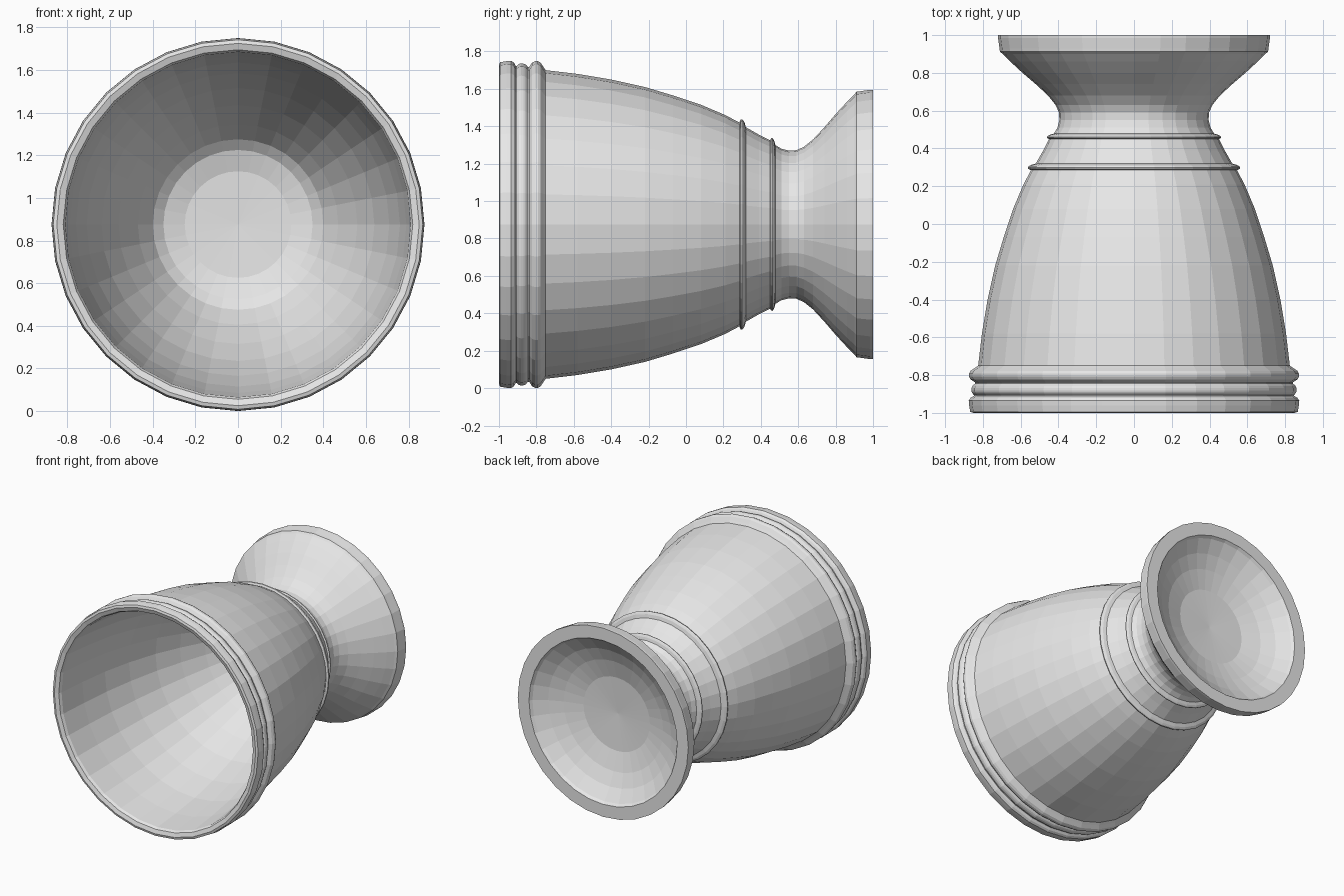
import bpy, bmesh, math

SIDES = 32
AXIS_Z = 0.875

grey = bpy.data.materials.new("light grey")
grey.diffuse_color = (0.8, 0.8, 0.8, 1)


def lathe(name, profile):
    """Revolve (radius, y) points about the lying axis; radius 0 makes a pole."""
    bm = bmesh.new()
    rings = []
    for r, y in profile:
        if r == 0:
            rings.append([bm.verts.new((0, y, AXIS_Z))] * SIDES)
            continue
        ring = []
        for i in range(SIDES):
            a = 2 * math.pi * i / SIDES
            ring.append(bm.verts.new((r * math.sin(a), y, AXIS_Z + r * math.cos(a))))
        rings.append(ring)
    for a, b in zip(rings, rings[1:]):
        for i in range(SIDES):
            j = (i + 1) % SIDES
            quad = list(dict.fromkeys((a[i], a[j], b[j], b[i])))
            bm.faces.new(quad)
    mesh = bpy.data.meshes.new(name)
    bm.to_mesh(mesh)
    bm.free()
    mesh.materials.append(grey)
    obj = bpy.data.objects.new(name, mesh)
    bpy.context.collection.objects.link(obj)
    return obj


def bead(y0, y1, r0, r1, height, steps=5):
    """Rounded ridge between two profile points."""
    pts = []
    for k in range(steps + 1):
        t = k / steps
        pts.append((r0 + (r1 - r0) * t + height * math.sin(math.pi * t) ** 0.6,
                    y0 + (y1 - y0) * t))
    return pts


# Hollow inside of the cup, from its floor to the mouth
lathe("cup_inside", [(0, 0.46), (0.25, 0.45), (0.35, 0.42), (0.40, 0.38),
                     (0.47, 0.27), (0.56, 0.10), (0.64, -0.08), (0.71, -0.30),
                     (0.76, -0.52), (0.79, -0.75), (0.81, -0.97)])

# Lip and the three ridges around the mouth
lathe("rim_moulding", [(0.81, -0.97), (0.82, -0.99), (0.85, -1.0), (0.867, -0.995),
                       (0.873, -0.96), (0.875, -0.935), (0.865, -0.92), (0.848, -0.91)]
      + bead(-0.905, -0.845, 0.848, 0.842, 0.016)
      + bead(-0.838, -0.762, 0.842, 0.842, 0.032)
      + [(0.825, -0.75)])

# Curved outer wall
lathe("cup_wall", [(0.825, -0.75), (0.805, -0.58), (0.775, -0.40), (0.735, -0.22),
                   (0.69, -0.07), (0.64, 0.08), (0.585, 0.21), (0.545, 0.285)])

# Two beads and the tapered collar between them
lathe("collar", bead(0.285, 0.32, 0.545, 0.52, 0.028)
      + [(0.48, 0.39), (0.452, 0.447)]
      + bead(0.45, 0.478, 0.45, 0.425, 0.022))

# Narrow neck flaring into the foot
lathe("neck_and_foot", [(0.425, 0.478), (0.405, 0.51), (0.395, 0.55), (0.397, 0.59),
                        (0.415, 0.63), (0.455, 0.68), (0.52, 0.74), (0.59, 0.80),
                        (0.655, 0.86), (0.695, 0.90), (0.71, 0.912), (0.712, 0.93),
                        (0.72, 0.985), (0.72, 1.0)])

# Flat foot ring and the shallow dish under it
lathe("foot_dish", [(0.72, 1.0), (0.625, 1.0), (0.61, 0.98), (0.52, 0.92),
                    (0.42, 0.875), (0.28, 0.835), (0, 0.82)])
